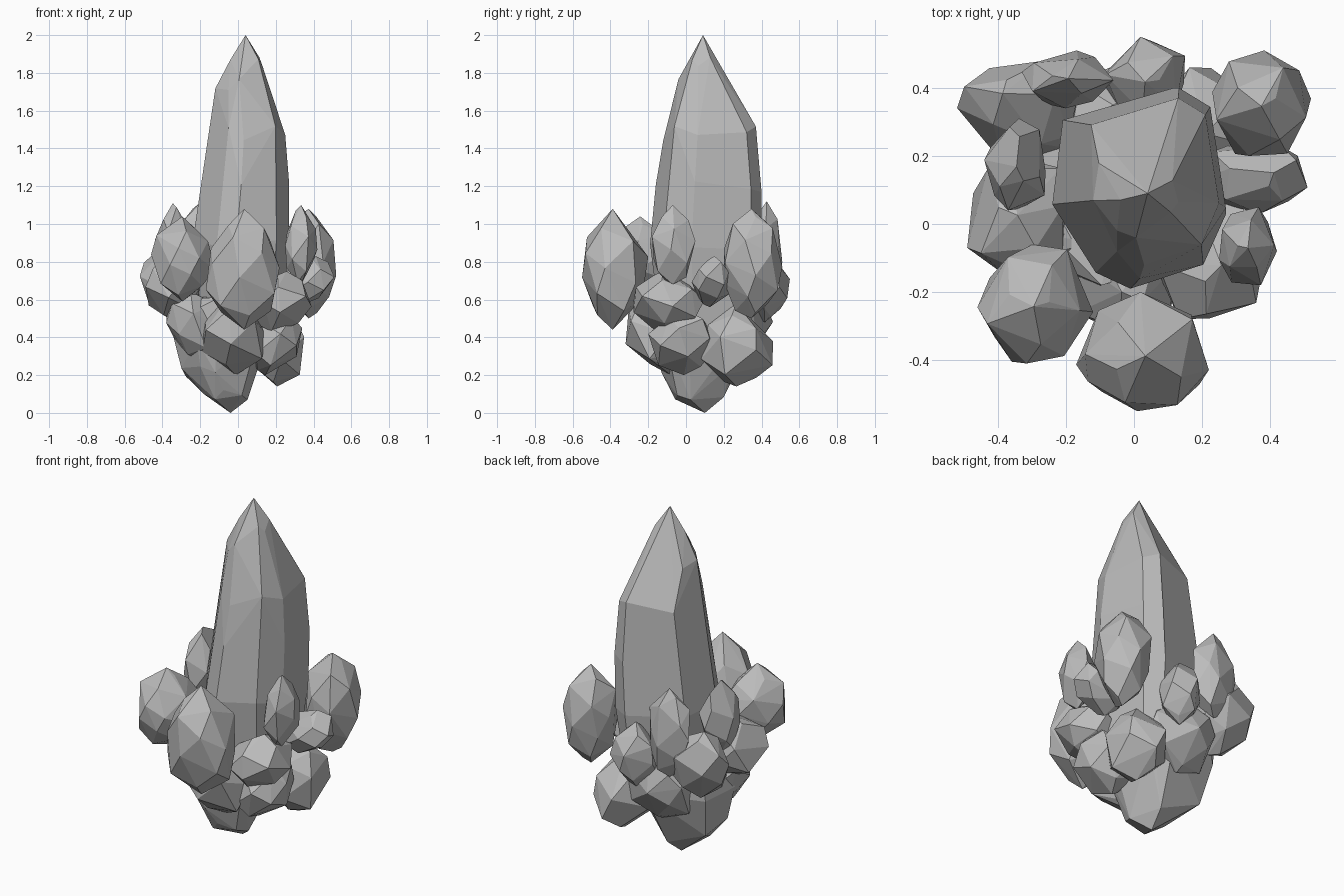
import bpy, bmesh, math, random
from mathutils import Vector

random.seed(7)

cube = bpy.data.objects.get("Cube")
if cube:
    bpy.data.objects.remove(cube, do_unlink=True)

# One plain stone colour
stone = bpy.data.materials.new("grey_stone")
stone.use_nodes = True
color = (0.5, 0.5, 0.5, 1)
stone.diffuse_color = color
stone.node_tree.nodes["Principled BSDF"].inputs["Base Color"].default_value = color


def hull_object(name, points):
    """Flat-shaded faceted solid wrapped around a cloud of points."""
    bm = bmesh.new()
    for p in points:
        bm.verts.new(p)
    bmesh.ops.convex_hull(bm, input=bm.verts[:])
    loose = [v for v in bm.verts if not v.link_faces]
    bmesh.ops.delete(bm, geom=loose, context='VERTS')
    bmesh.ops.dissolve_limit(bm, angle_limit=math.radians(4),
                             verts=bm.verts[:], edges=bm.edges[:])
    bmesh.ops.recalc_face_normals(bm, faces=bm.faces[:])
    mesh = bpy.data.meshes.new(name)
    bm.to_mesh(mesh)
    bm.free()
    mesh.materials.append(stone)
    obj = bpy.data.objects.new(name, mesh)
    bpy.context.collection.objects.link(obj)


def boulder(name, xs, ys, zs, lean=0.0, count=17):
    """Irregular rock filling the given ranges; lean tips its top outwards."""
    points = [Vector((0, 0, 1.12)), Vector((0, 0, -1.08))]
    golden = math.pi * (3 - math.sqrt(5))
    turn = random.uniform(0, math.tau)
    for i in range(count):
        z = 1 - 2 * (i + 0.5) / count
        r = math.sqrt(1 - z * z)
        a = turn + i * golden + random.uniform(-0.3, 0.3)
        p = Vector((r * math.cos(a), r * math.sin(a), z))
        points.append(p * random.uniform(0.93, 1.1))
    outward = Vector((sum(xs), sum(ys), 0)).normalized()
    points = [p + outward * lean * p.z for p in points]
    # Fit the cloud to its ranges
    for axis, (low, high) in enumerate((xs, ys, zs)):
        values = [p[axis] for p in points]
        start, size = min(values), max(values) - min(values)
        for p in points:
            p[axis] = low + (p[axis] - start) / size * (high - low)
    hull_object(name, points)


# Cross-section shared by the spire and the root, in unit range
SECTION = [(0.06, 0.84), (0.7, 1), (0.9, 0.9), (1, 0.37),
           (0.87, 0.12), (0.45, 0), (0.25, 0.08), (0, 0.42)]


def lofted_rock(name, tip, rings):
    """Rock built from stacked sections, each z, x range, y range."""
    points = [Vector(tip)]
    for z, x0, x1, y0, y1 in rings:
        for u, v in SECTION:
            points.append(Vector((x0 + u * (x1 - x0), y0 + v * (y1 - y0),
                                  z + random.uniform(-0.04, 0.04))))
    hull_object(name, points)


# Tall central crystal
lofted_rock("central_spire", (0.04, 0.09, 2), [
    (1.87, -0.04, 0.13, 0.02, 0.14),
    (1.74, -0.12, 0.16, -0.04, 0.22),
    (1.48, -0.15, 0.25, -0.12, 0.37),
    (1.2, -0.19, 0.27, -0.16, 0.4),
    (0.9, -0.24, 0.27, -0.19, 0.4),
    (0.4, -0.18, 0.22, -0.13, 0.34)])

# Pointed mass underneath
lofted_rock("root_rock", (-0.04, 0.1, 0), [
    (0.1, -0.18, 0.05, -0.08, 0.2),
    (0.23, -0.3, 0.1, -0.13, 0.28),
    (0.42, -0.35, 0.18, -0.18, 0.36),
    (0.6, -0.32, 0.18, -0.18, 0.36)])

# Upper ring of boulders
boulder("front_boulder", (-0.17, 0.22), (-0.55, -0.2), (0.44, 1.08), 0, 22)
boulder("front_right_boulder", (-0.46, -0.12), (-0.41, -0.06), (0.59, 1.04), 0, 22)
boulder("right_shard", (-0.44, -0.26), (0.04, 0.31), (0.68, 1.11))
boulder("right_boulder", (-0.49, -0.2), (-0.16, 0.2), (0.5, 0.84))
boulder("back_right_boulder", (-0.52, -0.16), (0.18, 0.48), (0.46, 0.9), 0.4)
boulder("back_right_shard", (-0.33, -0.06), (0.34, 0.51), (0.6, 1.12))
boulder("back_boulder", (-0.09, 0.15), (0.3, 0.55), (0.48, 0.86))
boulder("back_left_boulder", (0.23, 0.52), (0.2, 0.51), (0.5, 1.08), 0, 22)
boulder("left_boulder", (0.2, 0.51), (0.03, 0.23), (0.56, 0.83), 0.3)
boulder("left_shard", (0.25, 0.42), (-0.18, 0.05), (0.68, 1.1))
boulder("front_left_boulder", (0.06, 0.39), (-0.28, 0.1), (0.42, 0.75), 0.2)

# Lower ring of boulders
boulder("lower_back_left_boulder", (0.03, 0.35), (0.08, 0.46), (0.14, 0.58))
boulder("lower_front_boulder", (-0.2, 0.15), (-0.32, 0.05), (0.2, 0.64), 0.3)
boulder("lower_right_boulder", (-0.38, -0.08), (-0.2, 0.15), (0.26, 0.66), 0.3)
boulder("lower_back_boulder", (-0.24, 0.16), (0.18, 0.46), (0.27, 0.7), 0.2)
boulder("lower_left_boulder", (0.05, 0.34), (-0.2, 0.15), (0.2, 0.56), 0.3)
